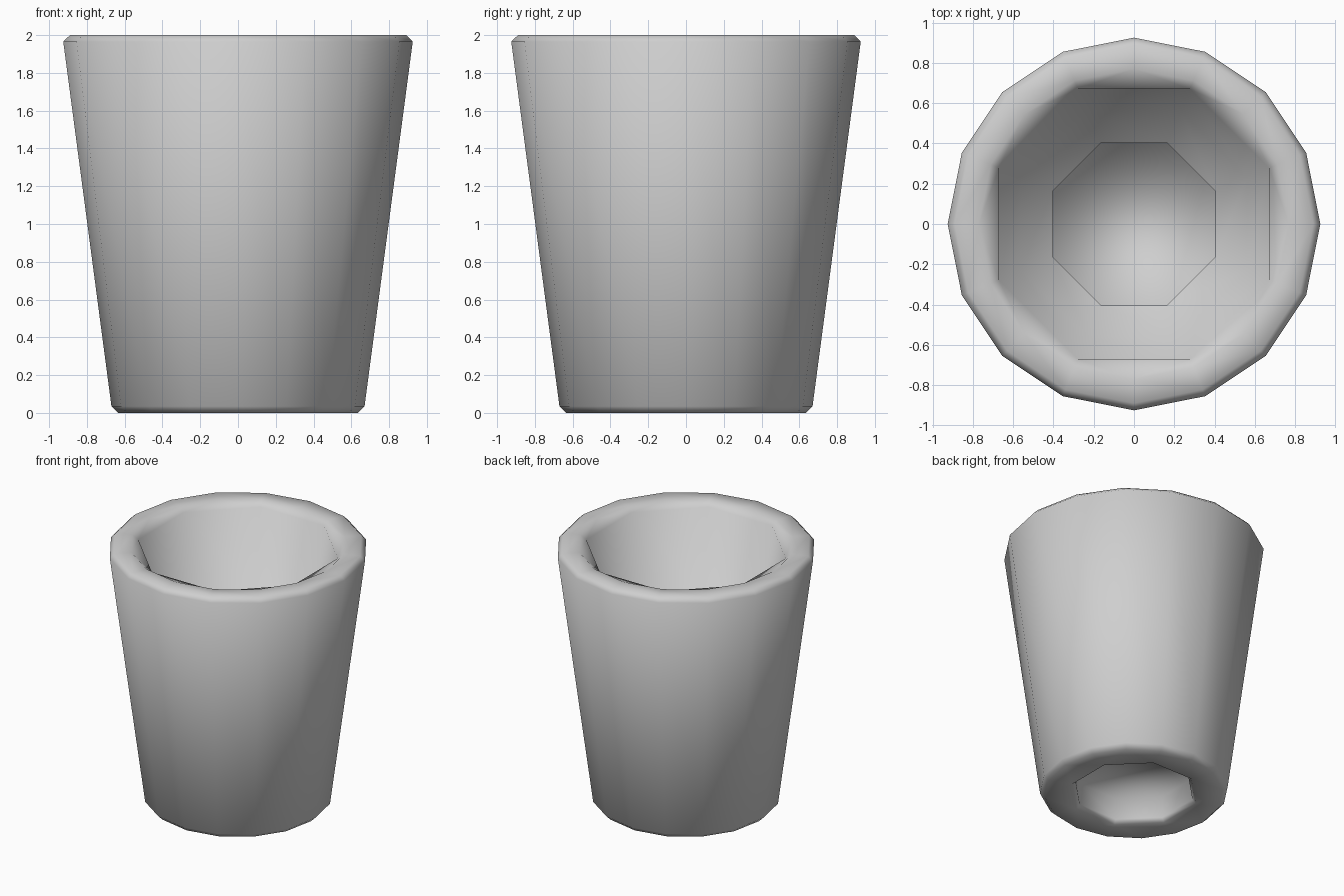
import bpy, bmesh, math

cube = bpy.data.objects.get("Cube")
if cube:
    bpy.data.objects.remove(cube, do_unlink=True)

# Plain grey material
mat = bpy.data.materials.new("light_grey")
mat.use_nodes = True
grey = (0.62, 0.62, 0.62, 1)
mat.diffuse_color = grey
mat.node_tree.nodes["Principled BSDF"].inputs["Base Color"].default_value = grey

# Profile of the cup from inner floor, over the rim, to the underside: sides, radius, height
profile = [
    (8, 0.435, 0.25), (8, 0.435, 1.33),      # lower well
    (8, 0.607, 1.36), (8, 0.726, 1.965),     # step and upper inner wall
    (16, 0.77, 2.0), (16, 0.89, 2.0),        # rim
    (16, 0.925, 1.965), (16, 0.67, 0.035),   # tapered outer wall
    (16, 0.635, 0.0), (8, 0.46, 0.0),        # base ring
    (8, 0.435, 0.03), (8, 0.435, 0.2),       # recess underneath
]

bm = bmesh.new()


def ring(sides, radius, z):
    offset = math.pi / 8 if sides == 8 else 0
    angles = [offset + 2 * math.pi * i / sides for i in range(sides)]
    return [bm.verts.new((radius * math.cos(a), radius * math.sin(a), z)) for a in angles]


def bridge(a, b):
    n = len(a)
    if n == len(b):
        for i in range(n):
            j = (i + 1) % n
            bm.faces.new((a[i], a[j], b[j], b[i]))
        return
    # Join a fine ring to a coarse one, whose corners meet every second point
    fine, coarse = (a, b) if n > len(b) else (b, a)
    for i in range(len(coarse)):
        j = (i + 1) % len(coarse)
        left, mid, right = (fine[(2 * i + k) % len(fine)] for k in (1, 2, 3))
        bm.faces.new((left, mid, coarse[i]))
        bm.faces.new((mid, right, coarse[j]))
        bm.faces.new((mid, coarse[j], coarse[i]))


rings = [ring(*p) for p in profile]
for a, b in zip(rings, rings[1:]):
    bridge(a, b)

# Floor of the well and ceiling of the recess
bm.faces.new(rings[0])
bm.faces.new(rings[-1])

bmesh.ops.recalc_face_normals(bm, faces=bm.faces)
for f in bm.faces:
    f.smooth = True

mesh = bpy.data.meshes.new("cup")
bm.to_mesh(mesh)
bm.free()
mesh.materials.append(mat)
cup = bpy.data.objects.new("cup", mesh)
bpy.context.collection.objects.link(cup)
